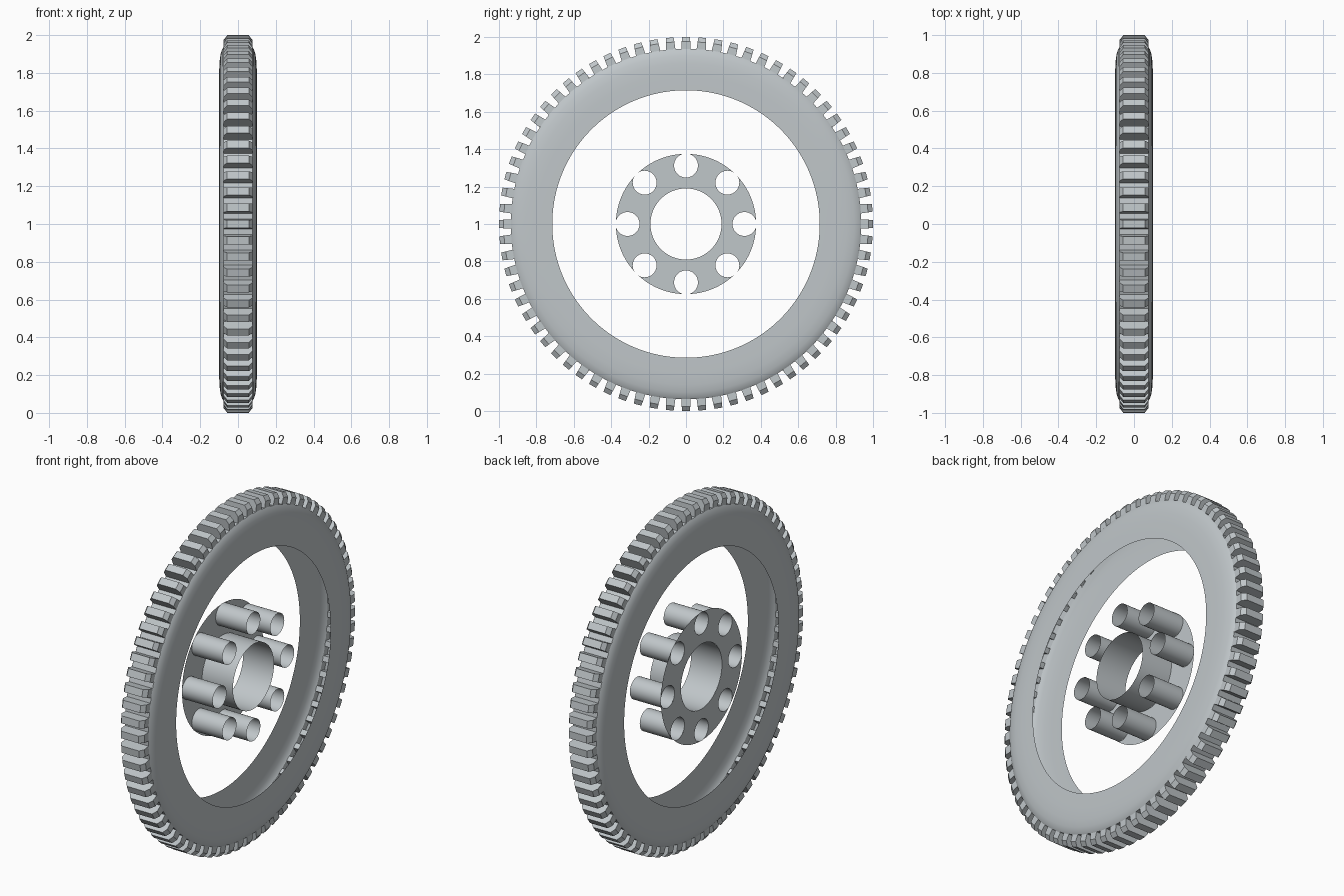
import bpy
import bmesh
from math import sin, cos, pi, tau, acos, atan2
from mathutils import Matrix

cube = bpy.data.objects.get("Cube")
if cube:
    bpy.data.objects.remove(cube, do_unlink=True)

CENTRE_Z = 1.0
HALF = 0.1            # half the wheel's width
TEETH = 72
PINS = 8

steel = bpy.data.materials.new("light_steel")
steel.use_nodes = True
STEEL = (0.53, 0.57, 0.59, 1)
steel.diffuse_color = STEEL
steel.node_tree.nodes["Principled BSDF"].inputs["Base Color"].default_value = STEEL


def polar(x, r, t):
    """Point at radius r and angle t around the axle (the x axis)."""
    return (x, r * cos(t), r * sin(t))


def finish(bm, name, fix_normals=False):
    bmesh.ops.remove_doubles(bm, verts=bm.verts, dist=1e-5)
    if fix_normals:
        bmesh.ops.recalc_face_normals(bm, faces=bm.faces)
    mesh = bpy.data.meshes.new(name)
    bm.to_mesh(mesh)
    bm.free()
    mesh.materials.append(steel)
    ob = bpy.data.objects.new(name, mesh)
    ob.location.z = CENTRE_Z
    bpy.context.collection.objects.link(ob)
    bpy.ops.object.select_all(action='DESELECT')
    ob.select_set(True)
    bpy.context.view_layer.objects.active = ob
    bpy.ops.object.shade_smooth_by_angle(angle=pi / 6)
    return ob


def lathe(bm, profile, steps, centre=(0, 0)):
    """Sweep (x, radius) points round a line parallel to the axle."""
    rings = []
    for x, r in profile:
        ring = []
        for i in range(steps):
            px, py, pz = polar(x, r, tau * i / steps)
            ring.append(bm.verts.new((px, py + centre[0], pz + centre[1])))
        rings.append(ring)
    for a, b in zip(rings, rings[1:]):
        for i in range(steps):
            j = (i + 1) % steps
            bm.faces.new((a[i], a[j], b[j], b[i]))


# Hollow rim: two dished side rings
side = [(HALF, 0.715), (HALF, 0.8), (0.098, 0.86), (0.092, 0.9),
        (0.084, 0.925), (0.076, 0.937)]
for name, s in (("rim_side_left", 1), ("rim_side_right", -1)):
    bm = bmesh.new()
    lathe(bm, [(s * x, r) for x, r in side][::s], TEETH * 2)
    for f in bm.faces:
        f.normal_update()
        if f.normal.x * s < 0:
            f.normal_flip()
    finish(bm, name)

# Toothed band: one hollow tooth with its root strip, repeated round the axle
ROOT, SHOULDER, TIP = 0.937, 0.975, 1.0
END, TOP = 0.076, 0.057
base_t, mid_t, tip_t = 0.027, 0.0235, 0.021     # half angles of the tooth
pitch = tau / TEETH
bm = bmesh.new()
for k in range(TEETH):
    t = k * pitch

    def section(u):
        """Outline of one tooth flank, u = -1 or 1."""
        pts = [(-END, ROOT, base_t), (-END, SHOULDER, mid_t), (-TOP, TIP, tip_t),
               (TOP, TIP, tip_t), (END, SHOULDER, mid_t), (END, ROOT, base_t)]
        return [bm.verts.new(polar(x, r, t + u * a)) for x, r, a in pts]

    a, b = section(-1), section(1)
    for i in range(5):
        bm.faces.new((a[i], a[i + 1], b[i + 1], b[i]))
    bm.faces.new(a[::-1])
    bm.faces.new(b)
    c = [bm.verts.new(polar(x, ROOT, t + pitch - base_t)) for x in (-END, END)]
    bm.faces.new((b[0], b[5], c[1], c[0]))
finish(bm, "toothed_band", True)

# Hub plate: one notched sector per pin hole
BORE, HUB, PIN_AT, PIN_R = 0.19, 0.375, 0.3125, 0.064
notch = acos((HUB ** 2 + PIN_AT ** 2 - PIN_R ** 2) / (2 * HUB * PIN_AT))
beta = atan2(HUB * sin(notch), HUB * cos(notch) - PIN_AT)
half = pi / PINS
N = 8
bm = bmesh.new()
for k in range(PINS):
    flat = [(BORE * cos(t), BORE * sin(t))
            for t in (-half + 2 * half * i / (2 * N) for i in range(2 * N + 1))]
    arc = [half + (notch - half) * i / N for i in range(N + 1)]
    flat += [(HUB * cos(t), HUB * sin(t)) for t in arc]
    hole = [beta + (tau - 2 * beta) * i / 32 for i in range(1, 32)]
    flat += [(PIN_AT + PIN_R * cos(t), PIN_R * sin(t)) for t in hole]
    flat += [(HUB * cos(t), -HUB * sin(t)) for t in reversed(arc)]
    verts = [bm.verts.new((-HALF, y, z)) for y, z in flat]
    bm.faces.new(verts)
    bmesh.ops.rotate(bm, verts=verts, cent=(0, 0, 0),
                     matrix=Matrix.Rotation(k * tau / PINS, 3, 'X'))
bmesh.ops.triangulate(bm, faces=bm.faces)
finish(bm, "hub_plate")

# Central sleeve
bm = bmesh.new()
lathe(bm, [(-HALF, BORE), (HALF, BORE)], 64)
finish(bm, "hub_sleeve", True)

# Open pin sleeves
for k in range(PINS):
    t = k * tau / PINS
    bm = bmesh.new()
    lathe(bm, [(-HALF, PIN_R), (HALF, PIN_R)], 32, (PIN_AT * cos(t), PIN_AT * sin(t)))
    finish(bm, f"pin_sleeve_{k + 1}", True)
